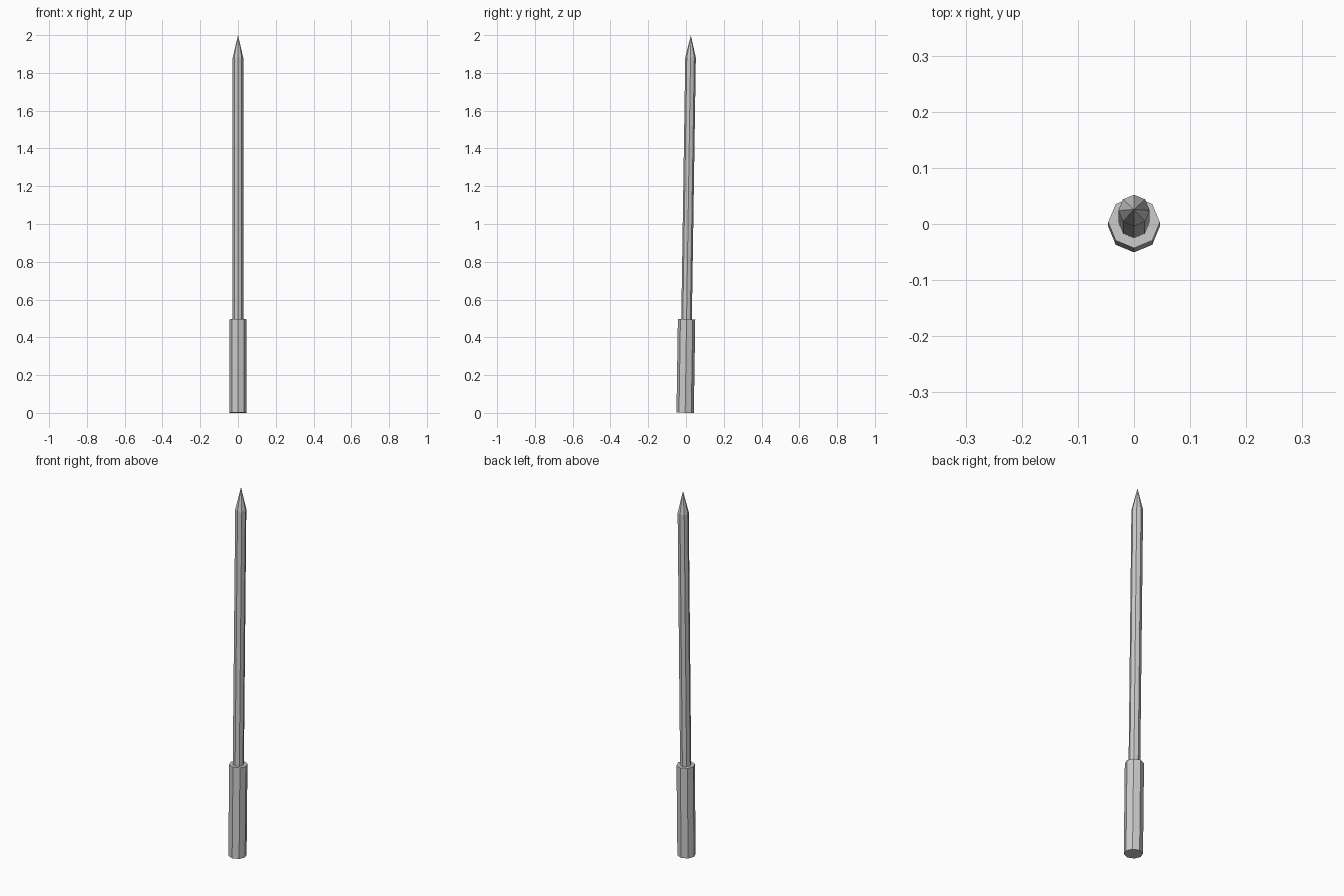
import bpy
from mathutils import Matrix, Vector

if "Cube" in bpy.data.objects:
    bpy.data.objects.remove(bpy.data.objects["Cube"])

# The whole spear leans slightly back (+y) about its foot
LEAN = Matrix.Translation((0, -0.0045, 0.0007)) @ Matrix.Rotation(-0.0152, 4, 'X')


def segment(name, z0, z1, r0, r1):
    """Eight-sided flat-shaded section along the leaning axis."""
    bpy.ops.mesh.primitive_cone_add(vertices=8, radius1=r0, radius2=r1, depth=z1 - z0)
    ob = bpy.context.object
    ob.name = name
    ob.matrix_world = LEAN @ Matrix.Translation(Vector((0, 0, (z0 + z1) / 2)))
    return ob


# Thick grip at the foot
segment("handle", 0.0, 0.495, 0.046, 0.046)

# Long thin shaft, seated a little inside the grip
segment("shaft", 0.485, 1.88, 0.028, 0.028)

# Pointed end
segment("tip", 1.88, 1.9993, 0.028, 0.0)
